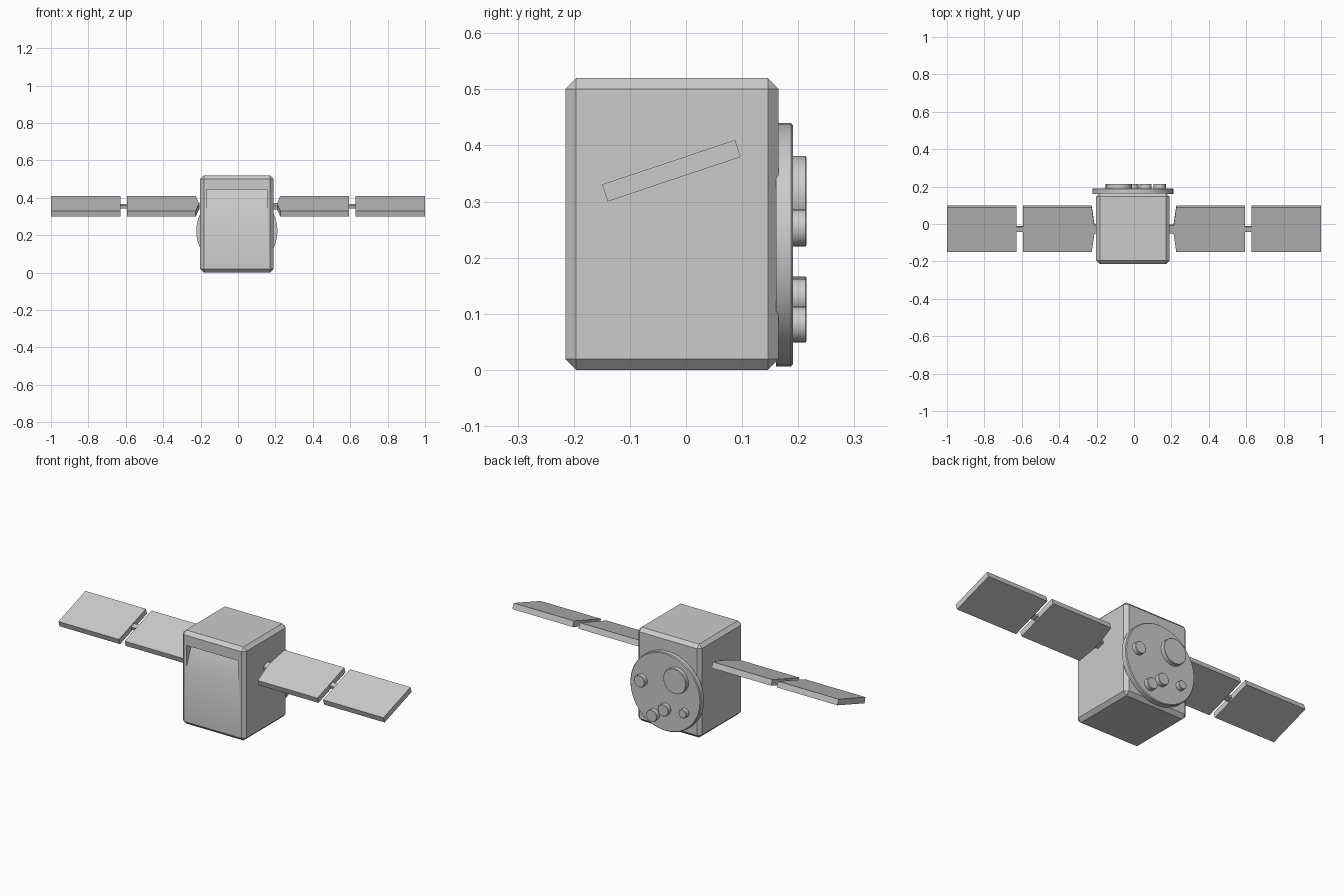
import bpy, bmesh, math

if "Cube" in bpy.data.objects:
    bpy.data.objects.remove(bpy.data.objects["Cube"])

CX = -0.006  # centre of the body in x
TILT = math.radians(18.5)


def add_object(name, bm):
    bmesh.ops.recalc_face_normals(bm, faces=bm.faces)
    mesh = bpy.data.meshes.new(name)
    bm.to_mesh(mesh)
    bm.free()
    obj = bpy.data.objects.new(name, mesh)
    bpy.context.collection.objects.link(obj)
    return obj


def select_only(obj):
    bpy.ops.object.select_all(action='DESELECT')
    obj.select_set(True)
    bpy.context.view_layer.objects.active = obj


def smooth(obj, angle=30):
    select_only(obj)
    bpy.ops.object.shade_smooth_by_angle(angle=math.radians(angle))


def prism(name, points, offset):
    """Extrude a flat outline of 3D points along offset."""
    bm = bmesh.new()
    face = bm.faces.new([bm.verts.new(p) for p in points])
    new = bmesh.ops.extrude_face_region(bm, geom=[face])['geom']
    verts = [v for v in new if isinstance(v, bmesh.types.BMVert)]
    bmesh.ops.translate(bm, verts=verts, vec=offset)
    return add_object(name, bm)


def box(name, x0, x1, y0, y1, z0, z1):
    return prism(name, [(x0, y0, z0), (x1, y0, z0), (x1, y1, z0), (x0, y1, z0)],
                 (0, 0, z1 - z0))


def disc(name, x, z, radius, y0, y1, sides, chamfer):
    """Round plate facing +y with a small chamfer on its outer rim."""
    bm = bmesh.new()
    rings = []
    for r, y in ((radius, y0), (radius, y1 - chamfer), (radius - chamfer, y1)):
        rings.append([bm.verts.new((x + r * math.cos(2 * math.pi * i / sides), y,
                                    z + r * math.sin(2 * math.pi * i / sides)))
                      for i in range(sides)])
    for a, b in zip(rings, rings[1:]):
        for i in range(sides):
            j = (i + 1) % sides
            bm.faces.new((a[i], a[j], b[j], b[i]))
    bm.faces.new(rings[0])
    bm.faces.new(rings[-1])
    obj = add_object(name, bm)
    smooth(obj)
    return obj


def make_wing_part(obj):
    """Tilt a part about the wing axis and mirror it to the other side."""
    obj.location = (0, -0.026, 0.355)
    obj.rotation_euler = (TILT, 0, 0)
    obj.modifiers.new("mirror", 'MIRROR')


# Chamfered body
body = box("body", CX - 0.196, CX + 0.196, -0.215, 0.165, 0, 0.52)
bm = bmesh.new()
bm.from_mesh(body.data)
bmesh.ops.bevel(bm, geom=bm.edges[:], offset=0.019, segments=1, affect='EDGES')
bm.to_mesh(body.data)
bm.free()

# Ramped recess in the front face
depth, top, bottom = 0.05, 0.445, 0.325
x0 = CX - 0.161
slope = depth / (top - bottom)
cutter = prism("recess_cutter",
               [(x0, -0.215 + depth, top), (x0, -0.26, top),
                (x0, -0.26, bottom - 0.045 / slope)], (0.322, 0, 0))
cut = body.modifiers.new("recess", 'BOOLEAN')
cut.operation = 'DIFFERENCE'
cut.solver = 'EXACT'
cut.object = cutter
select_only(body)
bpy.ops.object.modifier_apply(modifier=cut.name)
bpy.data.objects.remove(cutter)
smooth(body)

# Back plate and its round thrusters
disc("back_plate", CX, 0.223, 0.217, 0.16, 0.191, 40, 0.004)
thrusters = [(-0.08, 0.311, 0.07), (0.137, 0.253, 0.033), (-0.008, 0.13, 0.033),
             (0.062, 0.081, 0.032), (-0.128, 0.142, 0.024)]
for i, (x, z, r) in enumerate(thrusters):
    disc(f"thruster_{i + 1}", x, z, r, 0.185, 0.215, 24, 0.002)

# Solar wings: inner panel with a pointed root, outer panel, connecting rods
T = 0.016
inner = prism("inner_panel",
              [(0.226, -0.125, -T), (0.593, -0.125, -T), (0.593, 0.125, -T),
               (0.226, 0.125, -T), (0.212, 0.025, -T), (0.212, -0.025, -T)],
              (0, 0, 2 * T))
make_wing_part(inner)
make_wing_part(box("outer_panel", 0.628, 1.0, -0.125, 0.125, -T, T))
make_wing_part(box("panel_link", 0.585, 0.635, -0.014, 0.014, -0.009, 0.009))
make_wing_part(box("wing_root", 0.17, 0.225, -0.022, 0.022, -0.010, 0.010))
